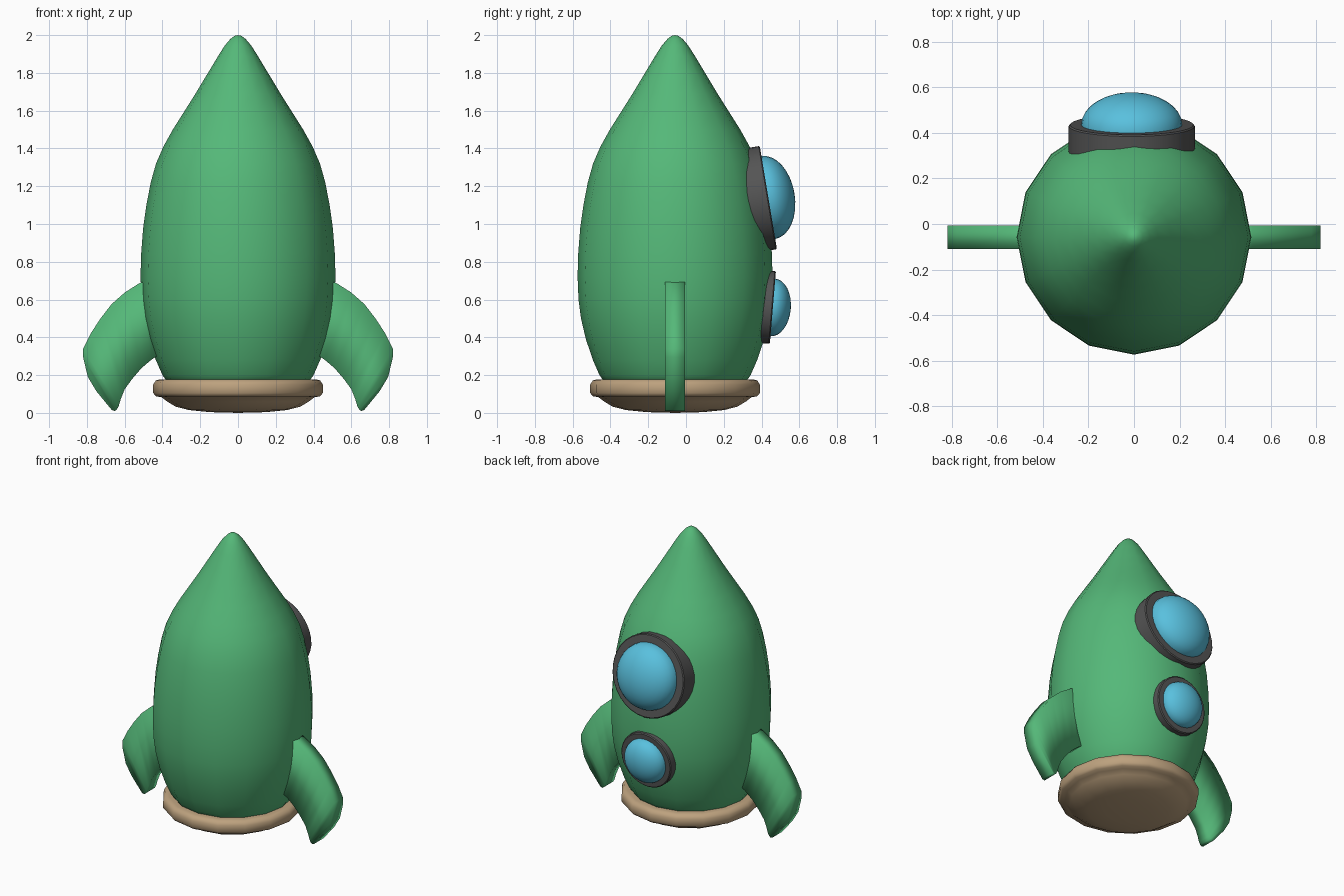
import bpy, math
from mathutils import Matrix, Vector

if "Cube" in bpy.data.objects:
    bpy.data.objects.remove(bpy.data.objects["Cube"])

CY = -0.058  # y of the hull axis


def material(name, rgb):
    m = bpy.data.materials.new(name)
    m.diffuse_color = (*rgb, 1)
    m.use_nodes = True
    m.node_tree.nodes["Principled BSDF"].inputs["Base Color"].default_value = m.diffuse_color
    return m


GREEN = material("green", (0.09, 0.48, 0.19))
TAN = material("tan", (0.51, 0.36, 0.21))
DARK = material("dark grey", (0.09, 0.09, 0.09))
BLUE = material("blue", (0.10, 0.53, 0.73))


def make(name, verts, faces, mat, matrix=Matrix(), angle=40):
    me = bpy.data.meshes.new(name)
    me.from_pydata(verts, [], faces)
    me.materials.append(mat)
    ob = bpy.data.objects.new(name, me)
    bpy.context.collection.objects.link(ob)
    ob.matrix_world = matrix
    bpy.ops.object.select_all(action='DESELECT')
    ob.select_set(True)
    bpy.context.view_layer.objects.active = ob
    bpy.ops.object.shade_smooth_by_angle(angle=math.radians(angle))
    return ob


def lathe(name, profile, n, mat, matrix=Matrix(), angle=40):
    """Revolve (radius, z) points, listed bottom to top, around z."""
    verts, rings, faces = [], [], []
    for r, z in profile:
        count = 1 if r == 0 else n
        rings.append([len(verts) + i % count for i in range(n)])
        verts += [(r * math.cos(2 * math.pi * i / n), r * math.sin(2 * math.pi * i / n), z)
                  for i in range(count)]
    for a, b in zip(rings, rings[1:]):
        for i in range(n):
            j = (i + 1) % n
            faces.append(list(dict.fromkeys((a[i], a[j], b[j], b[i]))))
    return make(name, verts, faces, mat, matrix, angle)


axis = Matrix.Translation((0, CY, 0))

# Hull
lathe("hull", [(0, 0.15), (0.365, 0.15), (0.40, 0.20), (0.435, 0.28), (0.472, 0.39), (0.498, 0.50),
               (0.511, 0.60), (0.516, 0.72), (0.513, 0.84), (0.502, 0.98), (0.485, 1.10),
               (0.462, 1.22), (0.434, 1.32), (0.395, 1.41), (0.345, 1.50), (0.285, 1.595),
               (0.225, 1.69), (0.165, 1.79), (0.105, 1.89), (0.07, 1.945), (0.04, 1.98),
               (0.018, 1.996), (0, 2.0)], 16, GREEN, axis, 60)

# Base rim with shallow bowl underneath
lathe("base_rim", [(0, 0.0), (0.15, 0.004), (0.26, 0.015), (0.33, 0.033), (0.375, 0.06),
                   (0.405, 0.083), (0.435, 0.088), (0.449, 0.105), (0.449, 0.15),
                   (0.435, 0.172), (0.41, 0.178), (0.36, 0.178), (0, 0.178)],
      16, TAN, axis, 60)

# Curved fins: pairs of (outer edge, inner edge) points in the xz plane
pairs = [((0.45, 0.715), (0.41, 0.315)), ((0.52, 0.688), (0.46, 0.28)),
         ((0.60, 0.637), (0.51, 0.238)), ((0.67, 0.575), (0.56, 0.18)),
         ((0.73, 0.497), (0.60, 0.125)), ((0.78, 0.42), (0.62, 0.075)),
         ((0.82, 0.34), (0.632, 0.035)), ((0.82, 0.295), (0.642, 0.018)),
         ((0.795, 0.19), (0.652, 0.01)), ((0.75, 0.115), (0.668, 0.015))]
for side, label in ((1, "right_fin"), (-1, "left_fin")):
    verts, faces = [], []
    for (ox, oz), (ix, iz) in pairs:
        verts += [(side * x, y, z) for x, y, z in
                  ((ox, -0.052, oz), (ox, 0.052, oz), (ix, 0.052, iz), (ix, -0.052, iz))]
    for k in range(0, len(verts) - 4, 4):
        for i in range(4):
            j = (i + 1) % 4
            faces.append((k + i, k + j, k + 4 + j, k + 4 + i)[::side])
    e = len(verts)
    faces += [(3, 2, 1, 0)[::side], (e - 4, e - 3, e - 2, e - 1)[::side]]
    make(label, verts, faces, GREEN, axis, 180)


# Round windows: flat collar sunk into the hull, with a flattened glass dome
def window(name, centre, normal, radius, dome_r, dome_h, depth):
    turn = Vector(normal).to_track_quat('Z', 'Y').to_matrix().to_4x4()
    mw = Matrix.Translation(centre) @ turn
    lathe(name + "_collar", [(0, -depth), (radius, -depth), (radius, -0.006),
                             (radius - 0.006, 0), (0, 0)], 32, DARK, mw)
    arc = [(dome_r * math.cos(t), dome_h * math.sin(t))
           for t in (math.pi / 2 * k / 8 for k in range(8))]
    lathe(name + "_glass", [(dome_r, -0.01)] + arc + [(0, dome_h)], 32, BLUE, mw)


window("upper_window", (-0.01, 0.436, 1.14), (0, 0.986, 0.164), 0.277, 0.222, 0.14, 0.13)
window("lower_window", (-0.01, 0.460, 0.558), (0, 0.9965, -0.083), 0.193, 0.153, 0.095, 0.09)
